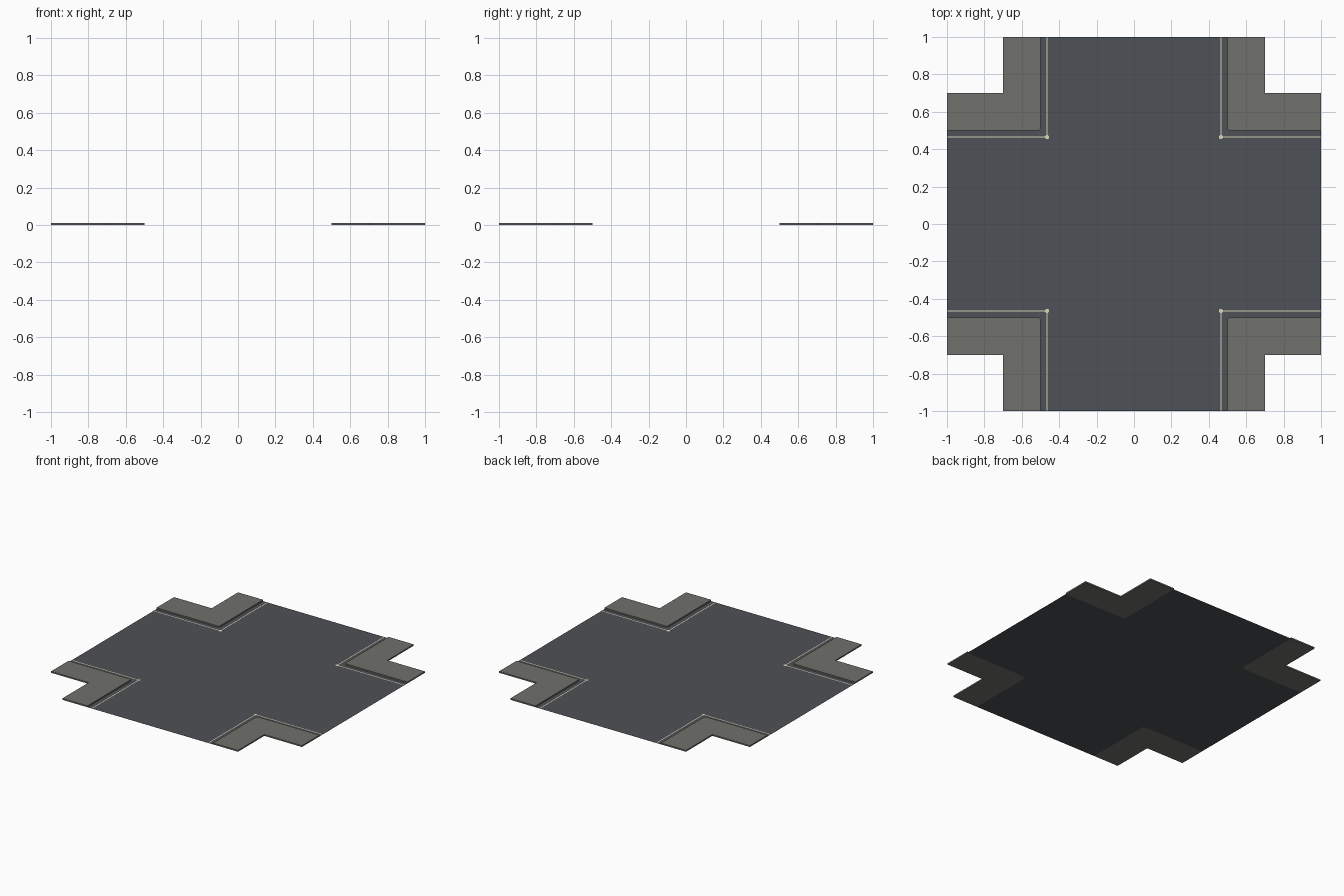
import bpy, bmesh, math

if "Cube" in bpy.data.objects:
    bpy.data.objects.remove(bpy.data.objects["Cube"])

ROAD_HALF = 0.5     # half width of each road
WALK_OUT = 0.7      # outer edge of the pavements
WALK_H = 0.01       # kerb height
LINE = 0.465        # gutter line offset
LINE_W = 0.006


def material(name, rgb):
    m = bpy.data.materials.new(name)
    m.diffuse_color = (*rgb, 1)
    m.use_nodes = True
    m.node_tree.nodes["Principled BSDF"].inputs["Base Color"].default_value = m.diffuse_color
    return m


asphalt = material("asphalt", (0.076, 0.082, 0.092))
paving = material("paving", (0.16, 0.165, 0.148))
paint = material("pale_paint", (0.70, 0.70, 0.50))


def plate(name, outline, z, mat, height=0.0):
    """Flat polygon, optionally extruded upwards into a slab."""
    bm = bmesh.new()
    face = bm.faces.new([bm.verts.new((x, y, z)) for x, y in outline])
    if height:
        out = bmesh.ops.extrude_face_region(bm, geom=[face], use_keep_orig=True)
        for v in out["geom"]:
            if isinstance(v, bmesh.types.BMVert):
                v.co.z += height
        bmesh.ops.recalc_face_normals(bm, faces=bm.faces)
    elif face.normal.z < 0 or (face.normal_update() or face.normal.z < 0):
        bmesh.ops.reverse_faces(bm, faces=bm.faces)
    me = bpy.data.meshes.new(name)
    bm.to_mesh(me)
    bm.free()
    me.materials.append(mat)
    ob = bpy.data.objects.new(name, me)
    bpy.context.collection.objects.link(ob)
    return ob


# Cross-shaped road surface, with corners running just under the rounded kerbs
r = ROAD_HALF
plate("road", [(-1, -r), (-r, -r), (-r, -1), (r, -1), (r, -r), (1, -r),
               (1, r), (r, r), (r, 1), (-r, 1), (-r, r), (-1, r)], 0, asphalt)

# Rounded inner corner of the kerb
R = 0.015
corner = [(r + R - R * math.cos(a), r + R - R * math.sin(a))
          for a in (i * math.pi / 8 for i in range(5))]
walk = corner + [(1, r), (1, WALK_OUT), (WALK_OUT, WALK_OUT), (WALK_OUT, 1), (r, 1)]
patch = [(r, r), (r + R, r)] + corner[::-1][1:]

a, b = LINE - LINE_W / 2, LINE + LINE_W / 2
gutter = [(a, a), (1, a), (1, b), (b, b), (b, 1), (a, 1)]
dot = [(LINE + 0.012 * math.cos(t), LINE + 0.012 * math.sin(t))
       for t in (i * math.pi / 4 for i in range(8))]

for sx, sx_name in ((-1, "left"), (1, "right")):
    for sy, sy_name in ((-1, "front"), (1, "back")):
        tag = f"{sy_name}_{sx_name}"
        flip = lambda pts: [(x * sx, y * sy) for x, y in pts]
        plate("pavement_" + tag, flip(walk), 0, paving, WALK_H)     # raised L slab
        plate("corner_patch_" + tag, flip(patch), 0, asphalt)       # road at rounded kerb
        plate("gutter_line_" + tag, flip(gutter), 0.0008, paint)    # painted edge line
        plate("corner_dot_" + tag, flip(dot), 0.0012, paint)        # dot at the line corner
